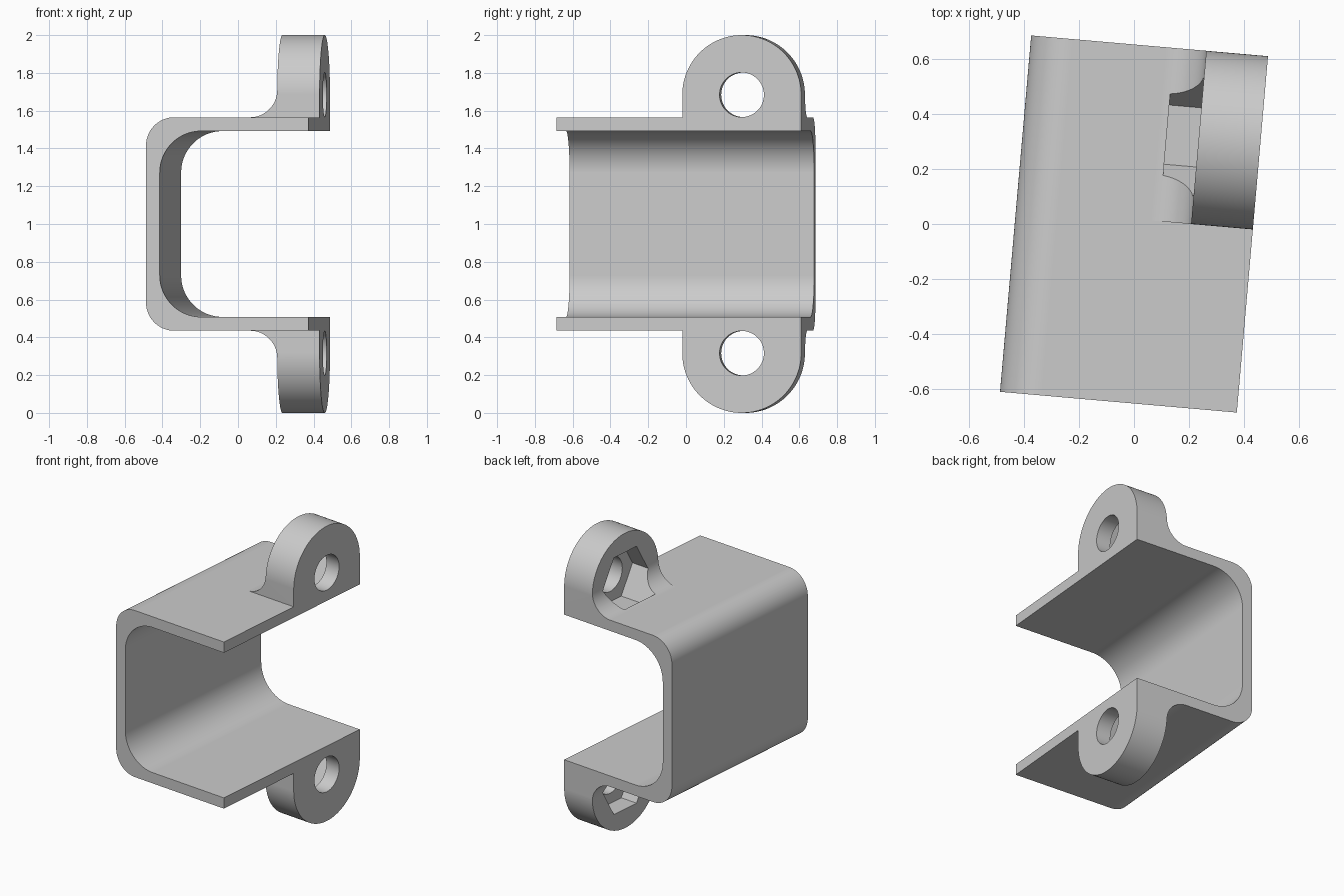
import bpy, bmesh, math
from mathutils import Vector

cube = bpy.data.objects.get("Cube")
if cube:
    bpy.data.objects.remove(cube, do_unlink=True)

# Main dimensions
HALF_W, HALF_L = 0.432, 0.65
TOP, WALL = 1.565, 0.073
EAR_R, EAR_Z, EAR_BACK = 0.316, 1.684, 0.207
EAR_Y = HALF_L - EAR_R
FILLET = 0.145

grey = bpy.data.materials.new("plain grey")
grey.use_nodes = True
color = (0.6, 0.6, 0.6, 1)
grey.diffuse_color = color
grey.node_tree.nodes["Principled BSDF"].inputs["Base Color"].default_value = color


def arc(cx, cy, r, start, end, steps=24):
    angles = [math.radians(start + (end - start) * i / steps) for i in range(steps + 1)]
    return [(cx + r * math.cos(a), cy + r * math.sin(a)) for a in angles]


def prism(name, points, axis, low, high, side=1):
    """Extrude a profile (p, z) along x or y; side -1 mirrors it about mid height."""
    bm = bmesh.new()
    verts = []
    for p, z in points:
        z = 1 + side * (z - 1)
        verts.append(bm.verts.new((low, p, z) if axis == "x" else (p, low, z)))
    face = bm.faces.new(verts)
    shift = Vector((high - low, 0, 0) if axis == "x" else (0, high - low, 0))
    out = bmesh.ops.extrude_face_region(bm, geom=[face])
    moved = [g for g in out["geom"] if isinstance(g, bmesh.types.BMVert)]
    bmesh.ops.translate(bm, vec=shift, verts=moved)
    bmesh.ops.recalc_face_normals(bm, faces=bm.faces)
    mesh = bpy.data.meshes.new(name)
    bm.to_mesh(mesh)
    bm.free()
    mesh.materials.append(grey)
    obj = bpy.data.objects.new(name, mesh)
    bpy.context.collection.objects.link(obj)
    return obj


def combine(target, tool, operation):
    mod = target.modifiers.new(operation.lower(), "BOOLEAN")
    mod.object, mod.operation, mod.solver = tool, operation, "EXACT"
    bpy.context.view_layer.update()
    graph = bpy.context.evaluated_depsgraph_get()
    mesh = bpy.data.meshes.new_from_object(target.evaluated_get(graph))
    target.modifiers.clear()
    target.data = mesh
    bpy.data.objects.remove(tool, do_unlink=True)


# Channel: outer outline, then the inner outline back again
OUT_R, IN_R = 0.15, 0.22
out_x, in_x = -HALF_W + OUT_R, -HALF_W + WALL + IN_R
low_in, top_in = 2 - TOP + WALL, TOP - WALL
outline = [(HALF_W, TOP)]
outline += arc(out_x, TOP - OUT_R, OUT_R, 90, 180)
outline += arc(out_x, 2 - TOP + OUT_R, OUT_R, 180, 270)
outline += [(HALF_W, 2 - TOP), (HALF_W, low_in)]
outline += arc(in_x, low_in + IN_R, IN_R, 270, 180)
outline += arc(in_x, top_in - IN_R, IN_R, 180, 90)
outline += [(HALF_W, top_in)]
bracket = prism("channel_bracket", outline, "y", -HALF_L, HALF_L)

base = TOP - WALL / 2
for side in (1, -1):
    # Ear with a fillet sweeping into the plate, rounded at its end
    foot = EAR_BACK - FILLET
    section = [(HALF_W, base), (HALF_W, 2.1), (EAR_BACK, 2.1)]
    section += arc(foot, TOP + FILLET, FILLET, 0, -90) + [(foot, base)]
    ear = prism("ear", section, "y", EAR_Y - EAR_R, HALF_L, side)
    rounded = arc(EAR_Y, EAR_Z, EAR_R, 0, 180, 64)
    rounded += [(EAR_Y - EAR_R, base - 0.1), (HALF_L, base - 0.1)]
    combine(ear, prism("ear_outline", rounded, "x", -0.2, 0.6, side), "INTERSECT")
    combine(bracket, ear, "UNION")

for side in (1, -1):
    # Bolt hole and hexagonal nut pocket
    hole = arc(EAR_Y, EAR_Z, 0.118, 0, 360, 48)[:-1]
    combine(bracket, prism("bolt_hole", hole, "x", 0.15, 0.6, side), "DIFFERENCE")
    hexagon = arc(EAR_Y, EAR_Z, 0.216, 0, 360, 6)[:-1]
    combine(bracket, prism("nut_pocket", hexagon, "x", 0.09, 0.33, side), "DIFFERENCE")

# Smooth curves with sharp edges, then the slight turn of the whole part
bpy.ops.object.select_all(action="DESELECT")
bracket.select_set(True)
bpy.context.view_layer.objects.active = bracket
bpy.ops.object.shade_smooth_by_angle(angle=math.radians(25))
weighted = bracket.modifiers.new("even_shading", "WEIGHTED_NORMAL")
weighted.keep_sharp = True
bracket.rotation_euler.z = math.radians(-5)
